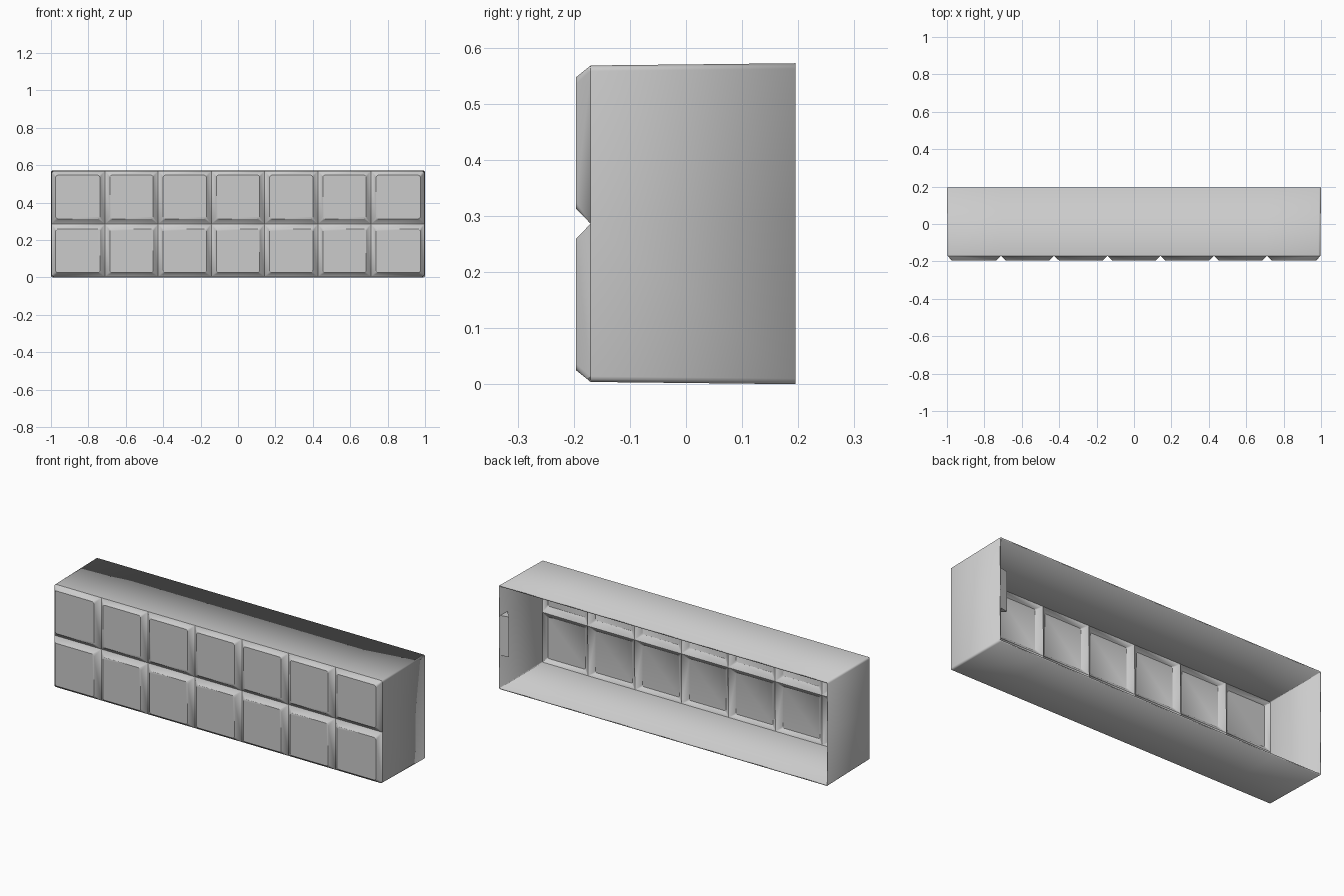
import bpy, bmesh, math

cube = bpy.data.objects.get("Cube")
if cube:
    bpy.data.objects.remove(cube, do_unlink=True)

COLS, ROWS = 7, 2
HALF_X, LOW, HIGH = 0.996, 0.004, 0.568   # front outline
BACK, GROOVE, FRONT = 0.195, -0.17, -0.196
HEIGHT = 0.572

grey = bpy.data.materials.new("plain grey")
grey.use_nodes = True
colour = (0.6, 0.6, 0.6, 1)
grey.diffuse_color = colour
grey.node_tree.nodes["Principled BSDF"].inputs["Base Color"].default_value = colour


def finish(bm, name):
    bmesh.ops.recalc_face_normals(bm, faces=bm.faces)
    mesh = bpy.data.meshes.new(name)
    bm.to_mesh(mesh)
    bm.free()
    mesh.materials.append(grey)
    obj = bpy.data.objects.new(name, mesh)
    bpy.context.collection.objects.link(obj)
    bpy.ops.object.select_all(action="DESELECT")
    obj.select_set(True)
    bpy.context.view_layer.objects.active = obj
    return obj


def raised_panel(bm, x0, x1, z0, z1, margins):
    """Flat panel with rounded corners and sloping sides down to the grooves."""
    left, right, low, high = margins
    r, steps = 0.012, 3
    rim = [bm.verts.new((x, GROOVE, z)) for x, z in ((x0, z0), (x1, z0), (x1, z1), (x0, z1))]
    a, b, c, d = x0 + left + r, x1 - right - r, z0 + low + r, z1 - high - r
    corners = []
    for i, (x, z) in enumerate(((a, c), (b, c), (b, d), (a, d))):
        arc = []
        for k in range(steps + 1):
            t = math.pi * (1 + i / 2 + k / steps / 2)
            arc.append(bm.verts.new((x + r * math.cos(t), FRONT, z + r * math.sin(t))))
        corners.append(arc)
    bm.faces.new([v for arc in corners for v in arc])
    for i in range(4):
        j = (i + 1) % 4
        bm.faces.new((rim[i], rim[j], corners[j][0], corners[i][-1]))
        for k in range(steps):
            bm.faces.new((rim[i], corners[i][k], corners[i][k + 1]))


# Open-backed housing: a grid of raised panels with four drafted walls
bm = bmesh.new()
cell_x, cell_z = 2 * HALF_X / COLS, (HIGH - LOW) / ROWS
for col in range(COLS):
    for row in range(ROWS):
        x, z = -HALF_X + col * cell_x, LOW + row * cell_z
        edge = (col == 0, col == COLS - 1, row == 0, row == ROWS - 1)
        raised_panel(bm, x, x + cell_x, z, z + cell_z, [0.021 if e else 0.027 for e in edge])
bmesh.ops.remove_doubles(bm, verts=bm.verts, dist=0.0005)
border = [e for e in bm.edges if e.is_boundary]
made = bmesh.ops.extrude_edge_only(bm, edges=border)["geom"]
for v in made:
    if isinstance(v, bmesh.types.BMVert):
        v.co.x /= HALF_X
        v.co.z = (v.co.z - LOW) / (HIGH - LOW) * HEIGHT
        v.co.y = BACK

# Rounded long corners
long_edges = [e for e in bm.edges if abs(e.verts[0].co.y - e.verts[1].co.y) > 0.3
              and all(abs(v.co.x) > 0.99 and abs(v.co.z - HEIGHT / 2) > 0.27 for v in e.verts)]
bmesh.ops.bevel(bm, geom=long_edges, offset=0.01, segments=3, profile=0.5, affect="EDGES")
housing = finish(bm, "panelled_housing")
bpy.ops.object.shade_smooth_by_angle(angle=math.radians(32))
wall = housing.modifiers.new("wall thickness", "SOLIDIFY")
wall.thickness = 0.008
wall.offset = -1

# Wedge-shaped catch inside the left end, at the open back
bm = bmesh.new()
profile = ((0.995, 0.195), (0.945, 0.185), (0.995, 0.13))
base = bm.faces.new([bm.verts.new((x, y, 0.185)) for x, y in profile])
top = bmesh.ops.extrude_face_region(bm, geom=[base])["geom"]
for v in top:
    if isinstance(v, bmesh.types.BMVert):
        v.co.z = 0.405
if not any(f.normal.z < 0 and f.calc_center_median().z < 0.19 for f in bm.faces):
    if not any(abs(f.calc_center_median().z - 0.185) < 0.001 for f in bm.faces):
        bm.faces.new([v for v in bm.verts if v.co.z < 0.2])
finish(bm, "end_catch")
